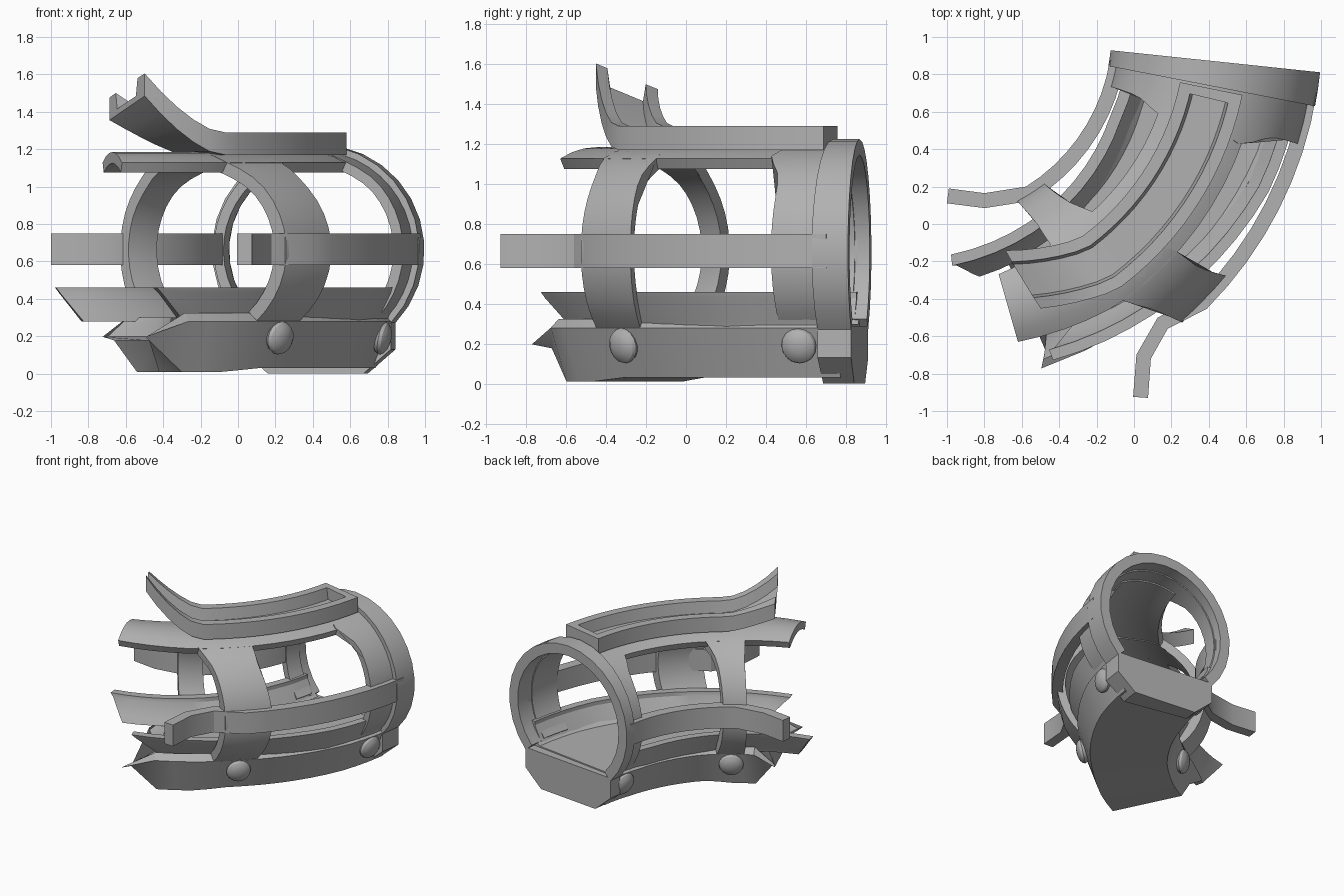
import bpy, bmesh, math
from math import sin, cos, radians, atan2, exp, degrees
from mathutils import Vector

cube = bpy.data.objects.get("Cube")
if cube:
    bpy.data.objects.remove(cube, do_unlink=True)

grey = bpy.data.materials.new("plain grey")
grey.use_nodes = True
tone = (0.44, 0.44, 0.44, 1)
grey.diffuse_color = tone
grey.node_tree.nodes["Principled BSDF"].inputs["Base Color"].default_value = tone

BEND, AXIS_Z = 1.54, 0.66


def place(deg, off, z):
    """Point on the bent corridor: heading angle, sideways offset, height."""
    a = radians(deg)
    x = 0.435 - BEND * (0.9945 - cos(a)) + off * cos(a)
    y = 0.87 - BEND * (sin(a) - 0.1045) - off * sin(a)
    return Vector((x, y, z))


def finish(name, bm):
    bmesh.ops.recalc_face_normals(bm, faces=bm.faces)
    mesh = bpy.data.meshes.new(name)
    bm.to_mesh(mesh)
    bm.free()
    mesh.materials.append(grey)
    ob = bpy.data.objects.new(name, mesh)
    bpy.context.collection.objects.link(ob)
    bpy.ops.object.select_all(action='DESELECT')
    ob.select_set(True)
    bpy.context.view_layer.objects.active = ob
    bpy.ops.object.shade_smooth_by_angle(angle=radians(28))


def loft(name, rings):
    bm = bmesh.new()
    loops = [[bm.verts.new(p) for p in ring] for ring in rings]
    n = len(loops[0])
    for a, b in zip(loops, loops[1:]):
        for i in range(n):
            j = (i + 1) % n
            bm.faces.new((a[i], a[j], b[j], b[i]))
    bm.faces.new(loops[0])
    bm.faces.new(loops[-1])
    finish(name, bm)


def sweep(name, section, stations, warp=lambda t, o, z: (t, o, z)):
    loft(name, [[place(*warp(t, o, z)) for o, z in section] for t in stations])


def span(a, b, n):
    return [a + (b - a) * i / n for i in range(n + 1)]


def arc(inner, outer, a, b, n):
    """Curved wall section; angles are measured from the top."""
    def row(r, angles):
        return [(r * sin(radians(p)), AXIS_Z + r * cos(radians(p))) for p in angles]
    angles = span(a, b, n)
    return row(outer, angles) + row(inner, angles[::-1])


def flare(off, z):
    """Widening near the roof that rounds the window corners."""
    phi = abs(degrees(atan2(off, z - AXIS_Z)))
    return exp(-((phi - 24) / 14) ** 2)


# Rear ring, and the shell band just in front of it
sweep("rear_ring", arc(0.485, 0.565, -134, 134, 22), [6, 8.5, 11])


def band_warp(t, o, z):
    return 10 + t * (7 + 3 * flare(o, z)), o, z


sweep("rear_band", arc(0.475, 0.53, -133, 133, 32), [0, 0.5, 1], band_warp)


# Skewed front rib
def rib_warp(t, o, z):
    return 51 - 13 * o + t * (4.8 + 1.6 * flare(o, z)), o, z


sweep("front_rib", arc(0.46, 0.525, -136, 136, 32), [-1, -0.4, 0.4, 1], rib_warp)


# Roof strip with a flared front tongue
def roof_warp(t, o, z):
    return t, o * (1 - 0.2 * max(0, (t - 55) / 18)), z


sweep("roof_strip", arc(0.465, 0.525, -27, 27, 6), span(15, 74, 14), roof_warp)


# Channel on the roof, sweeping up at the front
def channel_warp(t, o, z):
    u = max(0, (t - 54) / 15)
    return t - 8 * u * (o - 0.05), o * (1 + 0.05 * u) - 0.12 * u, z + 0.25 * u ** 1.4 + 0.38 * o * u * u


half = [(0.17, 1.17), (0.17, 1.29), (0.105, 1.29), (0.09, 1.2)]
sweep("roof_channel", half + [(-o, z) for o, z in half[::-1]], span(11.6, 69, 18), channel_warp)
sweep("channel_end_wall", [(-0.17, 1.17), (-0.17, 1.29), (0.17, 1.29), (0.17, 1.17)], [11.5, 13.5])


# Horizontal side rails that curl outward at the front
def ribbon(name, path, thick, low, high):
    rings = []
    for i, p in enumerate(path):
        d = path[min(i + 1, len(path) - 1)] - path[max(i - 1, 0)]
        q = p + Vector((-d.y, d.x, 0)).normalized() * thick
        rings.append([Vector((v.x, v.y, z)) for v, z in ((p, low), (p, high), (q, high), (q, low))])
    loft(name, rings)


left_tip = [Vector((-0.8, 0.165, 0)), Vector((-0.99, 0.19, 0))]
right_tip = [Vector((0.18, -0.56, 0)), Vector((0.09, -0.72, 0)), Vector((0.075, -0.93, 0))]
ribbon("left_side_rail", [place(t, -0.56, 0) for t in span(9, 58, 9)] + left_tip, 0.08, 0.58, 0.75)
ribbon("right_side_rail", [place(t, 0.56, 0) for t in span(9, 45, 8)] + right_tip, -0.08, 0.58, 0.75)

# Slanted lower rails with a lip along each edge
plank = [(0.33, 0.28), (0.39, 0.28), (0.4, 0.31), (0.46, 0.43), (0.47, 0.46), (0.41, 0.46), (0.41, 0.43), (0.35, 0.32)]
for name, side, end in (("left_lower_rail", -1, 81), ("right_lower_rail", 1, 66)):
    def plank_warp(t, o, z):
        u = max(0, (t - 25) / (end - 25))
        return t + 6 * u * (z - 0.36) / 0.18, side * (o - 0.13 * u), z
    sweep(name, plank, span(9, end, 14), plank_warp)


# Floor hull, narrowing to a pointed, notched front with a slightly dropped keel
def hull_warp(t, o, z):
    taper = 1 - 0.12 * min(1, max(0, (t - 20) / 25))
    if t > 64:
        return 65 + 16 * abs(o), o * taper, 0.19 + 0.08 * (z - 0.19)
    drop = 0.02 * min(1, max(0, (t - 48) / 8)) if z < 0.1 else 0
    return t, o * taper, z - drop


side_profile = [(0.31, 0.03), (0.41, 0.28), (0.36, 0.325), (0.33, 0.3)]
hull = [(0, 0.03)] + side_profile + [(0, 0.3)] + [(-o, z) for o, z in side_profile[::-1]]
sweep("floor_hull", hull, span(8, 64, 14) + [70], hull_warp)

# Rear foot under the ring
foot = [(0.26, 0), (0.41, 0.13), (0.41, 0.29)]
sweep("rear_foot", foot + [(-o, z) for o, z in foot[::-1]], [6, 8.5, 11])


# Domed bolts on both flanks
def bolt(name, deg, off):
    bm = bmesh.new()
    bmesh.ops.create_uvsphere(bm, u_segments=16, v_segments=8, radius=0.09)
    out = (place(deg, off, 0) - place(deg, 0, 0)).normalized() - Vector((0, 0, 0.2))
    turn = out.to_track_quat('Z', 'Y')
    for v in bm.verts:
        v.co = turn @ Vector((v.co.x, v.co.y, v.co.z * 0.5)) + place(deg, off, 0.19)
    finish(name, bm)


for label, side, front in (("left", -1, 56), ("right", 1, 45.5)):
    bolt(label + "_rear_bolt", 14, side * 0.385)
    bolt(label + "_front_bolt", front, side * 0.345)
